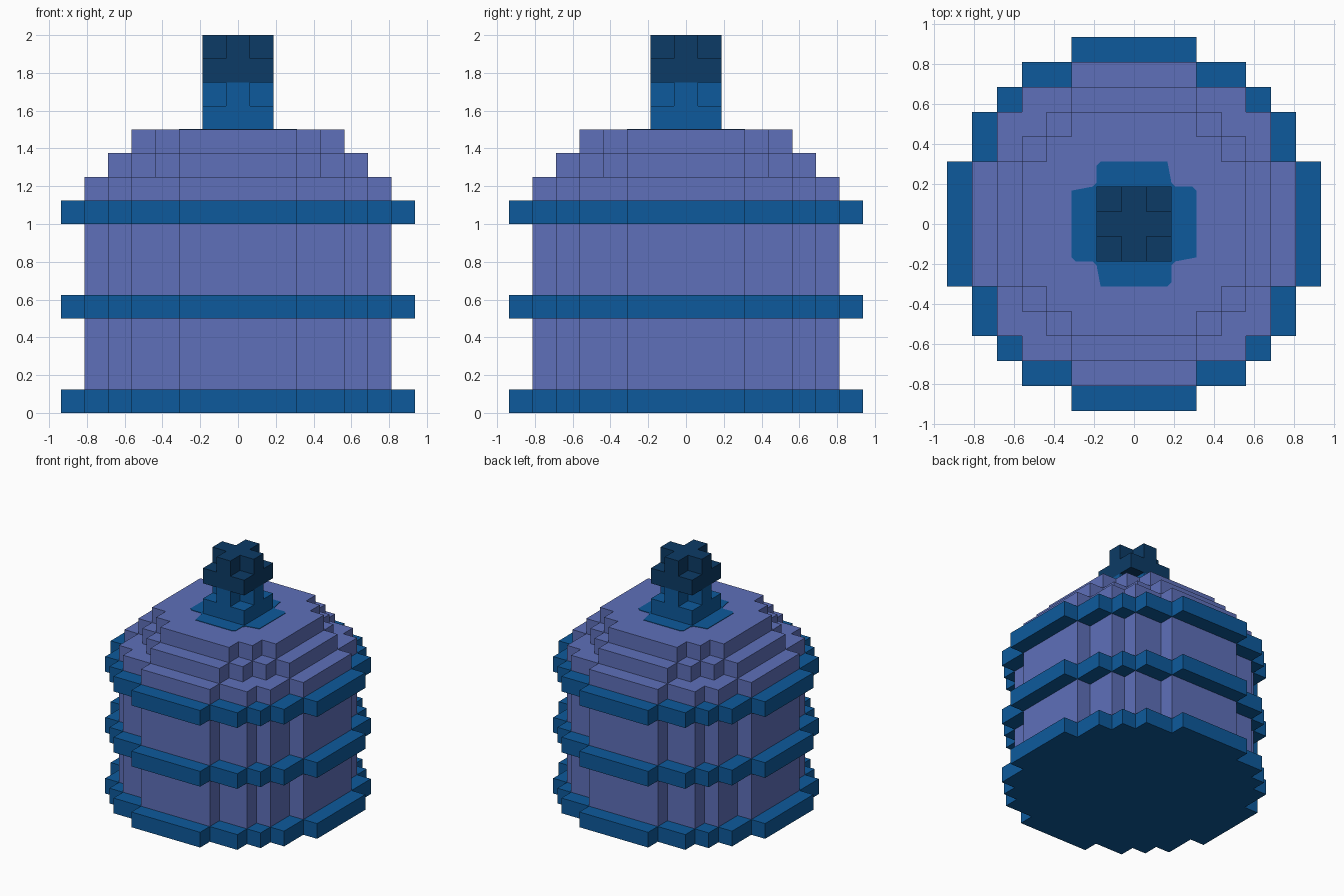
import bpy, bmesh
from mathutils import Vector

if "Cube" in bpy.data.objects:
    bpy.data.objects.remove(bpy.data.objects["Cube"])

U = 0.125  # edge length of one block


def lin(c):
    c /= 255
    return c / 12.92 if c <= 0.04045 else ((c + 0.055) / 1.055) ** 2.4


def material(name, r, g, b):
    m = bpy.data.materials.new(name)
    m.diffuse_color = (lin(r), lin(g), lin(b), 1)
    m.use_nodes = True
    m.node_tree.nodes["Principled BSDF"].inputs["Base Color"].default_value = m.diffuse_color
    return m


violet = material("violet", 94, 112, 186)
blue = material("mid_blue", 13, 90, 156)
navy = material("dark_blue", 12, 59, 102)

# Parts as stacked round layers: name, material, [(first layer, last layer, squared radius in blocks)]
PARTS = [
    ("base_band", blue, [(0, 0, 56.25)]),
    ("lower_wall", violet, [(1, 3, 42.25)]),
    ("middle_band", blue, [(4, 4, 56.25)]),
    ("upper_wall", violet, [(5, 7, 42.25)]),
    ("rim_band", blue, [(8, 8, 56.25)]),
    ("stepped_roof", violet, [(9, 9, 42.25), (10, 10, 30.25), (11, 11, 20.25)]),
    ("knob_stem", blue, [(12, 12, 2), (13, 13, 1)]),
    ("knob_cap", navy, [(14, 14, 2), (15, 15, 1)]),
]

# Fill the block grid
cells = {}
for name, mat, layers in PARTS:
    for z0, z1, r2 in layers:
        for z in range(z0, z1 + 1):
            for x in range(-7, 8):
                for y in range(-7, 8):
                    if x * x + y * y <= r2:
                        cells[x, y, z] = name


def finish(name, bm, mat):
    me = bpy.data.meshes.new(name)
    bm.to_mesh(me)
    bm.free()
    me.materials.append(mat)
    bpy.context.collection.objects.link(bpy.data.objects.new(name, me))


def build_part(name, mat):
    """Outer skin of one part, with hidden faces left out and flat areas merged."""
    bm = bmesh.new()
    for (x, y, z), owner in cells.items():
        if owner != name:
            continue
        centre = Vector((x, y, z + 0.5))
        for axis in range(3):
            for s in (-1, 1):
                n = Vector((0, 0, 0))
                n[axis] = s
                if (x + int(n.x), y + int(n.y), z + int(n.z)) in cells:
                    continue
                a, b = Vector((0, 0, 0)), Vector((0, 0, 0))
                a[(axis + 1) % 3] = 0.5
                b[(axis + 2) % 3] = 0.5 * s
                mid = centre + n * 0.5
                bm.faces.new([bm.verts.new((mid + d) * U) for d in (-a - b, a - b, a + b, b - a)])
    bmesh.ops.remove_doubles(bm, verts=bm.verts, dist=0.001)
    bmesh.ops.dissolve_limit(bm, angle_limit=0.01, verts=bm.verts, edges=bm.edges)
    finish(name, bm, mat)


for name, mat, _ in PARTS:
    build_part(name, mat)

# Thin cross-shaped patch around the knob, with clipped corners
L, W, C = 2.5 * U, 1.5 * U, 0.02
quarter = [(L, -W + C), (L, W - C), (L - C, W), (W + C, W), (W, W + C)]
outline = []
for i in range(4):
    for x, y in quarter:
        for _ in range(i):
            x, y = -y, x
        outline.append((x, y))
bm = bmesh.new()
z = 12 * U
# (last point of each arm is the inner corner, first of the next is its clipped tip)
face = bm.faces.new([bm.verts.new((x, y, z)) for x, y in outline])
top = bmesh.ops.extrude_face_region(bm, geom=[face])
bmesh.ops.translate(bm, vec=(0, 0, 0.004), verts=[v for v in top["geom"] if isinstance(v, bmesh.types.BMVert)])
bmesh.ops.recalc_face_normals(bm, faces=bm.faces)
finish("knob_patch", bm, blue)
